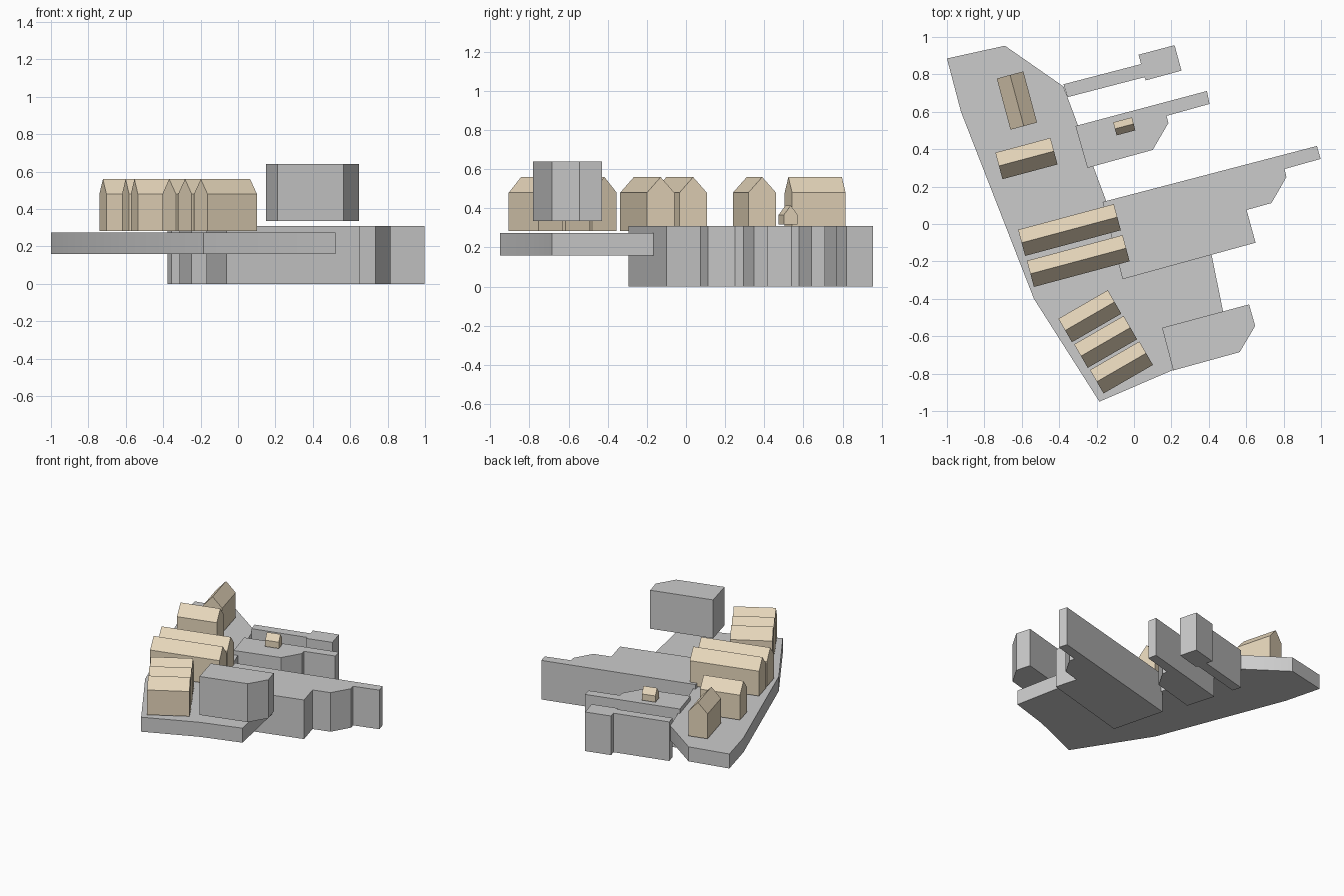
import bpy, bmesh, math
from mathutils import Matrix

if "Cube" in bpy.data.objects:
    bpy.data.objects.remove(bpy.data.objects["Cube"])


def make_object(name, bm, mat=None):
    bmesh.ops.recalc_face_normals(bm, faces=bm.faces)
    mesh = bpy.data.meshes.new(name)
    bm.to_mesh(mesh)
    bm.free()
    obj = bpy.data.objects.new(name, mesh)
    bpy.context.collection.objects.link(obj)
    if mat:
        mesh.materials.append(mat)
    return obj


def extrude_face(bm, face, vec):
    geo = bmesh.ops.extrude_face_region(bm, geom=[face])["geom"]
    bmesh.ops.translate(bm, vec=vec,
                        verts=[v for v in geo if isinstance(v, bmesh.types.BMVert)])


def slab(name, outline, z0, z1):
    """Vertical prism over a plan outline."""
    bm = bmesh.new()
    face = bm.faces.new([bm.verts.new((x, y, z0)) for x, y in outline])
    extrude_face(bm, face, (0, 0, z1 - z0))
    return make_object(name, bm)


def gabled_hall(name, x, y, length, width, angle, z0, eave, ridge):
    """House profile extruded along its ridge, then turned in plan."""
    h, w = length / 2, width / 2
    profile = [(-w, z0), (w, z0), (w, eave), (0, ridge), (-w, eave)]
    bm = bmesh.new()
    face = bm.faces.new([bm.verts.new((-h, py, pz)) for py, pz in profile])
    extrude_face(bm, face, (length, 0, 0))
    bm.transform(Matrix.Translation((x, y, 0)) @ Matrix.Rotation(math.radians(angle), 4, 'Z'))
    return make_object(name, bm, tan)


tan = bpy.data.materials.new("tan_walls")
tan.diffuse_color = (0.8, 0.68, 0.5, 1)
tan.use_nodes = True
tan.node_tree.nodes["Principled BSDF"].inputs["Base Color"].default_value = tan.diffuse_color

# Ground plate with softly shaded sides
ground = slab("ground_plate", [
    (-1.0, 0.885), (-0.925, 0.60), (-0.535, -0.40), (-0.185, -0.95),
    (0.21, -0.78), (0.52, -0.685), (0.415, -0.165), (0.0, -0.2),
    (-0.147, 0.118), (-0.377, 0.735), (-0.69, 0.953)], 0.16, 0.275)
bpy.context.view_layer.objects.active = ground
ground.select_set(True)
bpy.ops.object.shade_smooth_by_angle(angle=math.radians(40))

# Piers
slab("main_pier", [
    (-0.168, 0.118), (-0.061, -0.295), (0.65, -0.10), (0.602, 0.075),
    (0.735, 0.112), (0.815, 0.251), (0.805, 0.294), (0.998, 0.348),
    (0.978, 0.417)], 0, 0.31)
slab("middle_pier", [
    (-0.313, 0.524), (-0.249, 0.30), (0.10, 0.396), (0.184, 0.54),
    (0.174, 0.578), (0.404, 0.642), (0.39, 0.711)], 0, 0.31)
slab("back_pier", [
    (-0.377, 0.747), (-0.356, 0.678), (0.056, 0.785), (0.063, 0.768),
    (0.254, 0.82), (0.217, 0.956), (0.024, 0.905), (0.038, 0.855)], 0, 0.31)

# Raised block above the front of the plate
slab("raised_block", [
    (0.15, -0.555), (0.21, -0.783), (0.565, -0.685), (0.648, -0.545),
    (0.615, -0.43)], 0.335, 0.64)

# Gabled halls: centre x, y, length, width, angle
halls = [
    (-0.626, 0.66, 0.283, 0.147, -75),
    (-0.575, 0.35, 0.305, 0.147, 15),
    (-0.345, -0.032, 0.53, 0.145, 15),
    (-0.298, -0.198, 0.53, 0.145, 15),
]
# Row of three equal front halls
for i in range(3):
    halls.append((-0.236 + 0.0845 * i, -0.493 - 0.137 * i, 0.305, 0.145, 30))
for i, hall in enumerate(halls):
    gabled_hall(f"hall_{i + 1}", *hall, 0.283, 0.48, 0.56)

# Small hut on the middle pier
gabled_hall("pier_hut", -0.052, 0.522, 0.104, 0.072, 15, 0.317, 0.367, 0.415)
